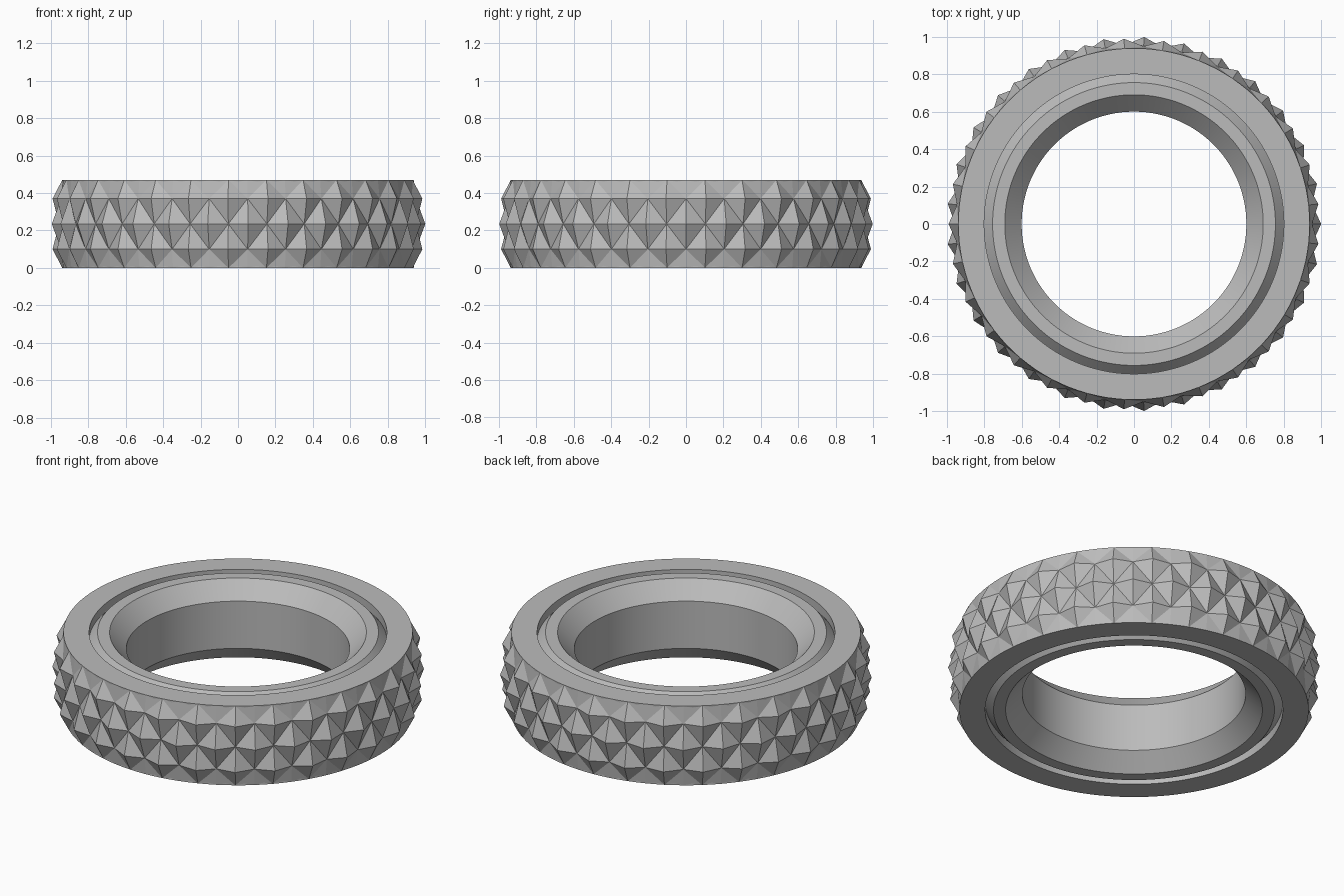
import bpy, bmesh
from math import sin, cos, tau

cube = bpy.data.objects.get("Cube")
if cube:
    bpy.data.objects.remove(cube)

HEIGHT = 0.47
COUNT = 29            # studs in each row
RIM = 0.938

grey = bpy.data.materials.new("mid grey")
grey.use_nodes = True
grey.diffuse_color = (0.5, 0.5, 0.5, 1)
grey.node_tree.nodes["Principled BSDF"].inputs["Base Color"].default_value = (0.5, 0.5, 0.5, 1)


def finish(bm, name):
    bmesh.ops.recalc_face_normals(bm, faces=bm.faces)
    mesh = bpy.data.meshes.new(name)
    bm.to_mesh(mesh)
    bm.free()
    mesh.materials.append(grey)
    obj = bpy.data.objects.new(name, mesh)
    bpy.context.collection.objects.link(obj)
    return obj


def ring(bm, radii, z):
    n = len(radii)
    return [bm.verts.new((r * cos(tau * i / n), r * sin(tau * i / n), z))
            for i, r in enumerate(radii)]


# Smooth ring body: upper half profile, mirrored to the lower half
upper = [(0.60, 0.375), (0.69, HEIGHT), (0.755, HEIGHT),
         (0.80, 0.42), (0.80, HEIGHT), (RIM, HEIGHT)]
profile = upper + [(r, HEIGHT - z) for r, z in reversed(upper)]
bm = bmesh.new()
loops = [ring(bm, [r] * (COUNT * 4), z) for r, z in profile]
for a, b in zip(loops, loops[1:] + loops[:1]):
    for i in range(len(a)):
        j = (i + 1) % len(a)
        bm.faces.new((a[i], a[j], b[j], b[i]))
body = finish(bm, "ring_body")
bpy.context.view_layer.objects.active = body
body.select_set(True)
bpy.ops.object.shade_smooth_by_angle(angle=0.5)

# Faceted tread: staggered rows of four-sided pyramids
bm = bmesh.new()
rows = [(0, RIM, RIM), (0.10, 0.99, 0.95), (HEIGHT / 2, 1.0, 0.955),
        (HEIGHT - 0.10, 0.99, 0.95), (HEIGHT, RIM, RIM)]


def is_peak(row, i):
    return (row + i) % 2 == 0


loops = [ring(bm, [peak if is_peak(k, i) else valley for i in range(COUNT * 2)], z)
         for k, (z, peak, valley) in enumerate(rows)]
for k, (a, b) in enumerate(zip(loops, loops[1:])):
    for i in range(len(a)):
        j = (i + 1) % len(a)
        # split each cell along its valley line
        if is_peak(k, i):
            bm.faces.new((a[i], a[j], b[i]))
            bm.faces.new((a[j], b[j], b[i]))
        else:
            bm.faces.new((a[i], a[j], b[j]))
            bm.faces.new((a[i], b[j], b[i]))
finish(bm, "studded_tread")
